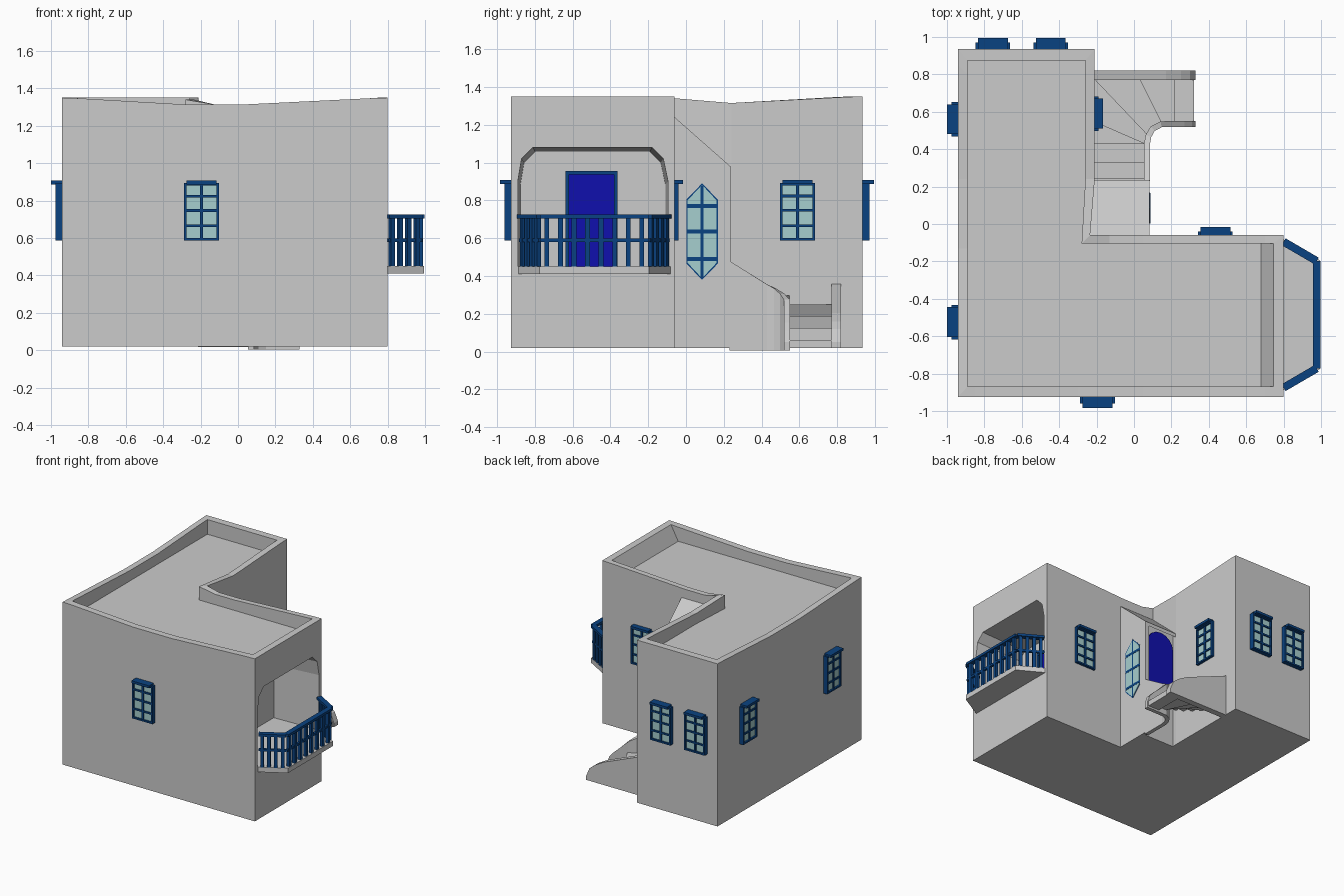
import bpy, bmesh
from math import radians, cos, sin, pi
from mathutils import Vector, Matrix

if "Cube" in bpy.data.objects:
    bpy.data.objects.remove(bpy.data.objects["Cube"])


def material(name, rgb):
    m = bpy.data.materials.new(name)
    m.diffuse_color = (*rgb, 1)
    m.use_nodes = True
    m.node_tree.nodes["Principled BSDF"].inputs["Base Color"].default_value = m.diffuse_color
    return m


BLUE = material("blue_paint", (.003, .055, .22))
DOOR = material("door_blue", (.005, .005, .42))
GLASS = material("pale_glass", (.38, .62, .62))


def finish(name, bm, mat=None):
    bmesh.ops.recalc_face_normals(bm, faces=bm.faces)
    me = bpy.data.meshes.new(name)
    bm.to_mesh(me)
    bm.free()
    ob = bpy.data.objects.new(name, me)
    bpy.context.collection.objects.link(ob)
    if mat:
        me.materials.append(mat)
    return ob


def loft(name, rings, mat=None, caps=True):
    bm = bmesh.new()
    vs = [[bm.verts.new(p) for p in r] for r in rings]
    for a, b in zip(vs, vs[1:]):
        for i in range(len(a)):
            j = (i + 1) % len(a)
            bm.faces.new((a[i], a[j], b[j], b[i]))
    if caps:
        bm.faces.new(vs[0][::-1])
        bm.faces.new(vs[-1])
    return finish(name, bm, mat)


def prism(name, pts, axis, lo, hi, mat=None):
    def put(p, d):
        c = list(p)
        c.insert("xyz".index(axis), d)
        return c
    return loft(name, [[put(p, d) for p in pts] for d in (lo, hi)], mat)


def boxes(name, items, mat=None, matrix=Matrix()):
    # each item: (x0, x1, y0, y1, z0, z1)
    bm = bmesh.new()
    for x0, x1, y0, y1, z0, z1 in items:
        m = Matrix.Translation(((x0 + x1) / 2, (y0 + y1) / 2, (z0 + z1) / 2)) \
            @ Matrix.Diagonal((x1 - x0, y1 - y0, z1 - z0, 1))
        bmesh.ops.create_cube(bm, size=1, matrix=matrix @ m)
    return finish(name, bm, mat)


def beam(a, b, w):
    # plan outline of a bar running from a to b
    a, b = Vector(a), Vector(b)
    d = (b - a).normalized()
    n = Vector((-d.y, d.x)) * w / 2
    return [a + n, b + n, b - n, a - n]


# L-shaped house: outer corner, inner parapet corner, parapet height
HI, LO = 1.35, 1.315
plan = [(-.94, -.925, -.89, -.87, HI), (-.85, -.925, -.85, -.87, 1.347),
        (-.3, -.925, -.3, -.87, LO), (.05, -.925, .05, -.87, LO), (.7, -.925, .7, -.87, 1.347),
        (.8, -.925, .745, -.87, HI), (.8, -.06, .745, -.105, HI), (.7, -.06, .7, -.105, 1.347),
        (.05, -.06, .05, -.105, LO), (-.13, -.06, -.13, -.105, LO), (-.235, -.06, -.28, -.105, 1.34),
        (-.21, .24, -.26, .24, LO), (-.21, .85, -.26, .8, 1.347), (-.21, .935, -.26, .875, HI),
        (-.94, .935, -.89, .875, HI), (-.94, .85, -.89, .8, 1.347),
        (-.94, .24, -.89, .24, LO), (-.94, -.13, -.89, -.13, LO)]
house = loft("house_walls", [
    [(p[0], p[1], .02) for p in plan],
    [(p[0], p[1], p[4]) for p in plan],
    [(p[2], p[3], p[4]) for p in plan],
    [(min(p[2], .68), p[3], 1.23) if p[2] > .72 else (min(p[2], .66), p[3], 1.23) for p in plan]])

# balcony recess cut into the right wall, slightly tapered
arch = [(-.89, .45), (-.89, .9), (-.87, 1.02), (-.81, 1.08), (-.18, 1.08),
        (-.12, 1.02), (-.095, .9), (-.095, .45)]


def arch_ring(x, s):
    return [(x, -.4925 + (y + .4925) * s, .45 + (z - .45) * s) for y, z in arch]


BACK = .4
cutter = loft("recess_cutter", [arch_ring(BACK, .965), arch_ring(.8, 1), arch_ring(.85, 1)])
cutter.hide_render = True
cutter.hide_viewport = True
mod = house.modifiers.new("recess", "BOOLEAN")
mod.operation = "DIFFERENCE"
mod.solver = "EXACT"
mod.object = cutter

# balcony door with frame
boxes("balcony_door", [(BACK - .005, BACK + .01, -.62, -.38, .45, .94)], DOOR)
boxes("balcony_door_frame", [(BACK - .005, BACK + .02, y0, y1, z0, .955) for y0, y1, z0 in
                             ((-.637, -.62, .45), (-.38, -.363, .45), (-.62, -.38, .938))], BLUE)

# balcony slab and railing
edge = [(.795, -.89), (.995, -.775), (.995, -.195), (.795, -.08)]
prism("balcony_slab", edge, "z", .41, .45)
rail = [(.8, -.875), (.977, -.772), (.977, -.198), (.8, -.095)]
for i, count in enumerate((4, 8, 4)):
    a, b = Vector(rail[i]), Vector(rail[i + 1])
    for name, w, z0, z1 in (("top_rail", .042, .705, .725), ("mid_rail", .02, .58, .597)):
        prism(f"balcony_{name}_{i}", beam(a, b, w), "z", z0, z1, BLUE)
    d = (b - a).normalized() * .0125
    for k in range(count):
        c = a.lerp(b, (k + .5) / count)
        prism(f"balcony_post_{i}_{k}", beam(c - d, c + d, .025), "z", .45, .71, BLUE)


# standard windows: x, y on the wall, turn about z
def window(x, y, turn):
    m = Matrix.Translation((x, y, .74)) @ Matrix.Rotation(radians(turn), 4, "Z")
    w, h, t = .0925, .153, .013
    bars = [(-w, -w + t, -.036, .02, -h, h), (w - t, w, -.036, .02, -h, h),
            (-w + t, w - t, -.036, .02, -h, -h + t), (-w + t, w - t, -.036, .02, h - t, h),
            (-.008, .008, -.031, .02, -h + t, h - t),
            (-.08, .08, -.06, .02, .147, .167)]
    bars += [(-w + t, w - t, -.031, .02, z - .007, z + .007) for z in (-.075, .007, .083)]
    boxes("window_frame", bars, BLUE, m)
    boxes("window_glass", [(-w + t, w - t, -.022, .02, -h + t, h - t)], GLASS, m)


for spot in ((-.195, -.925, 0), (-.94, .56, -90), (-.94, -.525, -90), (-.755, .935, 180),
             (-.445, .935, 180), (-.225, .59, 90), (.435, -.075, 180)):
    window(*spot)

# entrance porch with sloping roof
prism("porch_core", [(-.08, .02), (.2, .02), (.2, .99), (-.08, 1.22)], "x", -.25, .06)
prism("porch_side_wall", [(-.08, .02), (.235, .02), (.235, .98), (-.06, 1.24), (-.08, 1.24)],
      "x", .05, .083)
prism("porch_roof", [(-.06, 1.21), (.235, .95), (.235, .98), (-.06, 1.24)], "x", -.24, .05)
door_pts = [(-.2, .43), (.04, .43)] + [(-.08 + .12 * cos(pi * k / 8), .84 + .11 * sin(pi * k / 8))
                                       for k in range(9)]
prism("porch_door", door_pts, "y", .195, .215, DOOR)
boxes("porch_landing", [(-.22, .06, .19, .245, .38, .44)])

# pointed porch window
hexa = [(.085, .38), (.168, .465), (.168, .805), (.085, .89), (.002, .805), (.002, .465)]
prism("porch_window_rim", hexa, "x", .07, .0845, BLUE)
prism("porch_window_glass", [(.085 + (y - .085) * .93, .635 + (z - .635) * .97) for y, z in hexa],
      "x", .07, .0855, GLASS)
boxes("porch_window_bars", [(.07, .087, .078, .092, .39, .88)] +
      [(.07, .087, .004, .166, z - .01, z + .01) for z in (.49, .635, .77)], BLUE)

# winding steps, lowest first
steps = [[(.32, .545), (.32, .78), (.22, .78), (.22, .545)],
         [(.22, .545), (.22, .78), (.03, .78), (.15, .54)],
         [(.15, .54), (.03, .78), (-.215, .78), (.07, .48)],
         [(.07, .48), (-.215, .78), (-.215, .55), (.06, .43)],
         [(.06, .43), (-.215, .55), (-.215, .43)],
         [(.06, .43), (-.215, .43), (-.215, .33), (.06, .33)],
         [(.06, .33), (-.215, .33), (-.215, .24), (.06, .24)]]
for i, pts in enumerate(steps):
    top = .0625 * (i + 1) if i < 4 else .25 + .046 * (i - 3)
    prism(f"step_{i + 1}", pts, "z", max(.02, top - .075), top)


# stair side walls: path of (x, y, top height)
def side_wall(name, path, w, bottom):
    rings = []
    for i, (x, y, h) in enumerate(path):
        a, b = path[max(i - 1, 0)], path[min(i + 1, len(path) - 1)]
        d = Vector((b[0] - a[0], b[1] - a[1])).normalized() * w / 2
        l, r = (x - d.y, y + d.x), (x + d.y, y - d.x)
        rings.append([(*l, bottom), (*r, bottom), (*r, h), (*l, h)])
    loft(name, rings)


side_wall("stair_inner_wall", [(.07, .23, .48), (.07, .43, .355), (.077, .47, .335), (.1, .51, .305),
                               (.145, .533, .275), (.21, .535, .21), (.27, .535, .155),
                               (.31, .535, .11), (.33, .535, .05)], .032, .005)
side_wall("stair_outer_wall", [(-.215, .795, .36), (.17, .795, .205), (.25, .795, .16),
                               (.3, .795, .12), (.33, .795, .05)], .05, .018)
